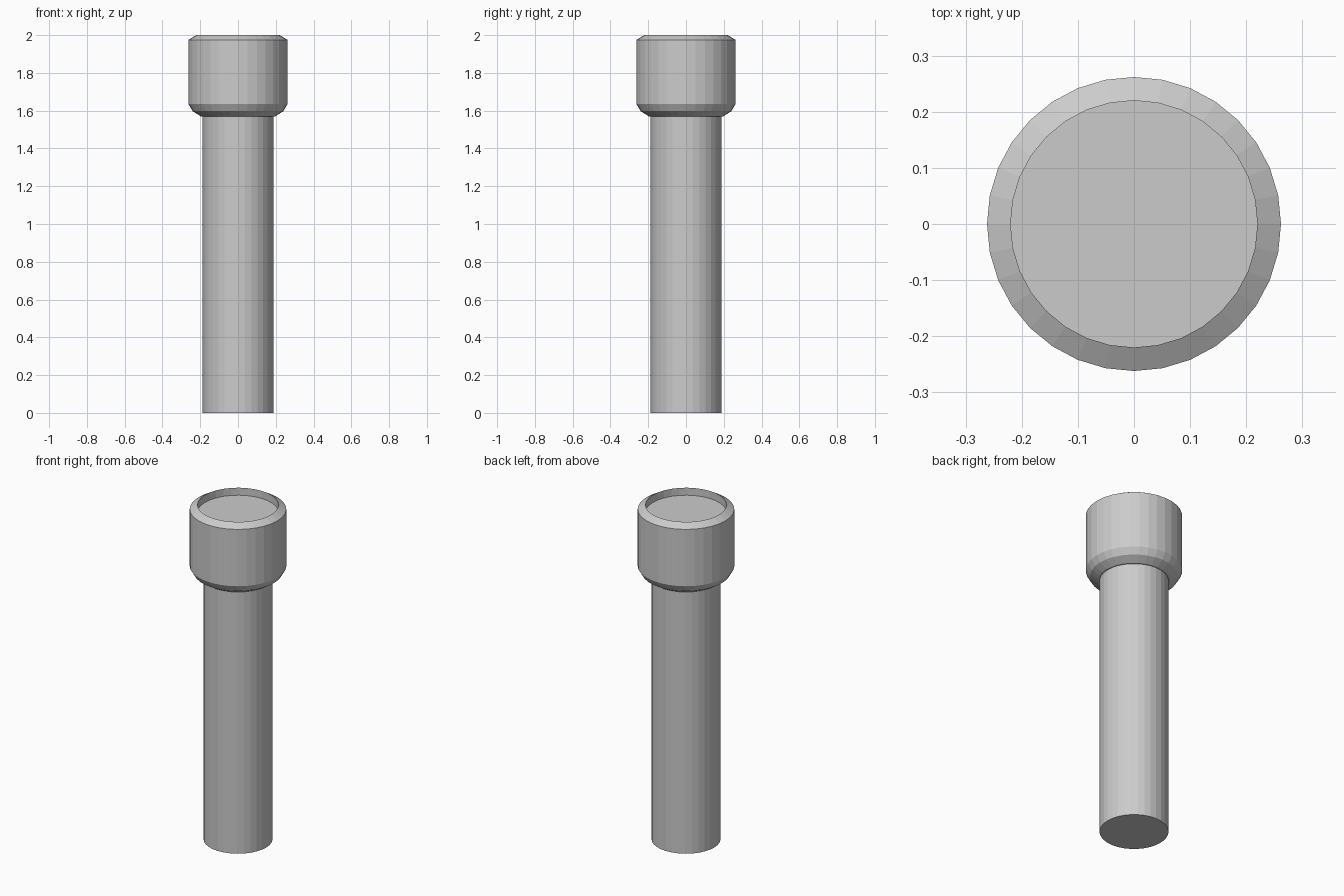
import bpy, bmesh
from math import cos, sin, tau

if "Cube" in bpy.data.objects:
    bpy.data.objects.remove(bpy.data.objects["Cube"])

SIDES = 32

def lathe(name, profile):
    """Spin a (radius, height) profile around z, capping both ends."""
    bm = bmesh.new()
    rings = [[bm.verts.new((r * cos(tau * i / SIDES), r * sin(tau * i / SIDES), z))
              for i in range(SIDES)] for r, z in profile]
    for a, b in zip(rings, rings[1:]):
        for i in range(SIDES):
            j = (i + 1) % SIDES
            bm.faces.new((a[i], a[j], b[j], b[i]))
    bm.faces.new(rings[0][::-1])
    bm.faces.new(rings[-1])
    mesh = bpy.data.meshes.new(name)
    bm.to_mesh(mesh)
    bm.free()
    obj = bpy.data.objects.new(name, mesh)
    bpy.context.collection.objects.link(obj)
    return obj

# Handle, head with rounded underside, and bevelled rim around a sunken lens
lathe("torch", [
    (0.187, 0), (0.187, 1.57),
    (0.197, 1.57), (0.24, 1.597), (0.262, 1.635),
    (0.262, 1.975), (0.22, 2.0), (0.22, 1.955),
])
